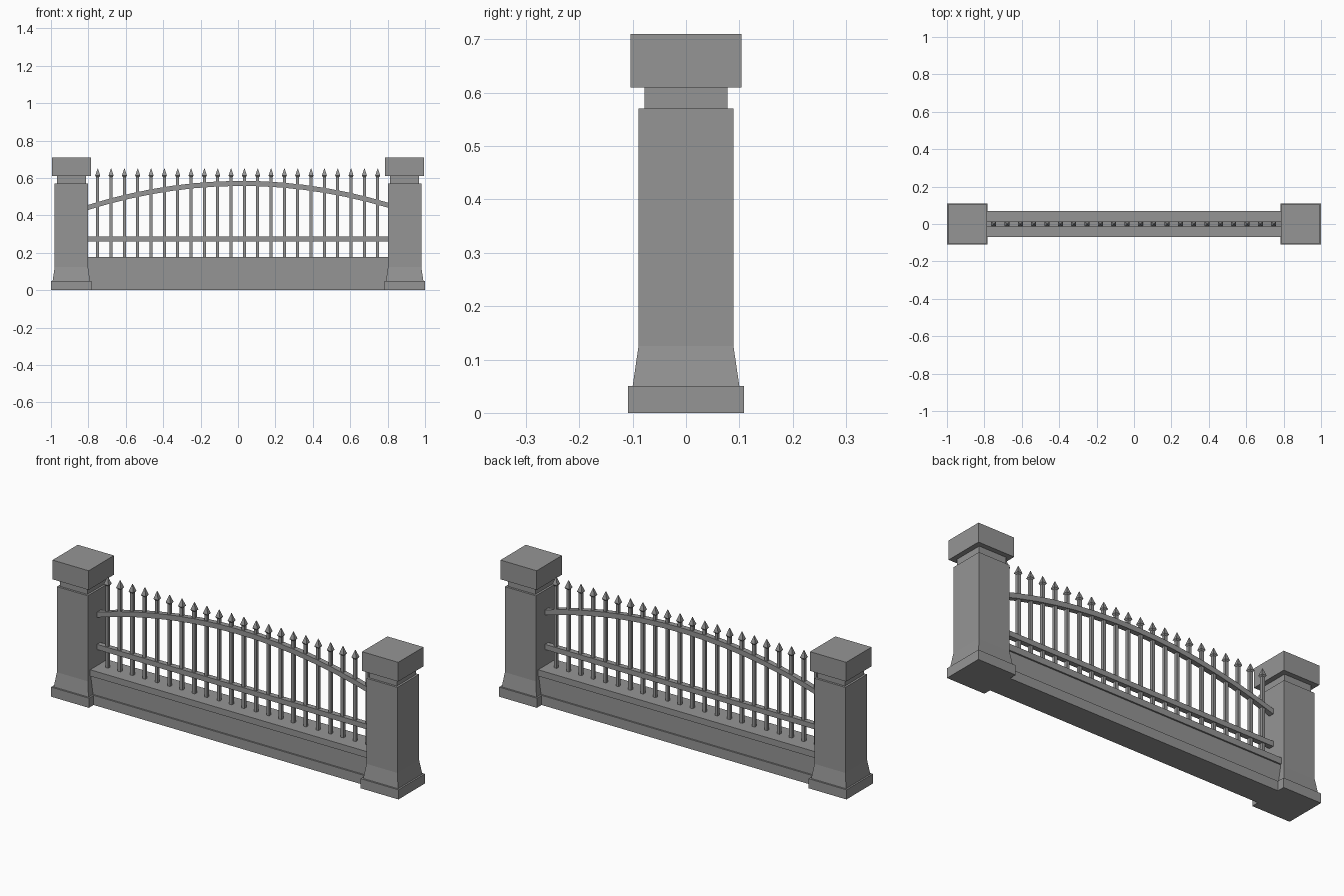
import bpy, bmesh

cube = bpy.data.objects.get("Cube")
if cube:
    bpy.data.objects.remove(cube)

stone = bpy.data.materials.new("grey stone")
stone.use_nodes = True
GREY = (0.3, 0.3, 0.3, 1)
stone.diffuse_color = GREY
stone.node_tree.nodes["Principled BSDF"].inputs["Base Color"].default_value = GREY


def loft(name, sections):
    """Skin a list of four-cornered sections into a closed solid."""
    bm = bmesh.new()
    rings = [[bm.verts.new(p) for p in s] for s in sections]
    for a, b in zip(rings, rings[1:]):
        for i in range(4):
            j = (i + 1) % 4
            bm.faces.new((a[i], a[j], b[j], b[i]))
    bm.faces.new(rings[0])
    bm.faces.new(rings[-1])
    bmesh.ops.recalc_face_normals(bm, faces=bm.faces)
    mesh = bpy.data.meshes.new(name)
    bm.to_mesh(mesh)
    bm.free()
    mesh.materials.append(stone)
    obj = bpy.data.objects.new(name, mesh)
    bpy.context.collection.objects.link(obj)
    return obj


def tower(name, x, levels):
    """Stack of rectangles: (half width, half depth, height)."""
    return loft(name, [[(x - w, -d, z), (x + w, -d, z), (x + w, d, z), (x - w, d, z)]
                       for w, d, z in levels])


# Pillars: plinth, flared foot, shaft, neck and cap
PILLAR = [(.109, 0), (.109, .05), (.1, .05), (.089, .125), (.089, .57),
          (.078, .57), (.078, .61), (.104, .61), (.104, .71)]
for side, x in (("left", .891), ("right", -.891)):
    tower(side + "_pillar", x, [(r, r, z) for r, z in PILLAR])

# Low wall with plinth and overhanging coping
WALL = [(.07, 0), (.07, .05), (.062, .05), (.062, .145), (.07, .145), (.07, .178)]
tower("low_wall", 0, [(.81, d, z) for d, z in WALL])

# Straight rail and arched rail
R = .0135


def rail(name, height, steps):
    xs = [-.81 + 1.62 * i / steps for i in range(steps + 1)]
    loft(name, [[(x, -R, height(x) - R), (x, R, height(x) - R),
                 (x, R, height(x) + R), (x, -R, height(x) + R)] for x in xs])


rail("middle_rail", lambda x: .275, 1)
rail("arched_rail", lambda x: .571 - .19 * (x - .02) ** 2, 14)

# Upright bars with spear tips
BAR = [(.008, .17), (.008, .605), (.0135, .612), (.001, .65)]
COUNT = 22
for i in range(COUNT):
    x = -.75 + 1.497 * i / (COUNT - 1)
    tower("spear_bar_%02d" % (i + 1), x, [(r, r, z) for r, z in BAR])
